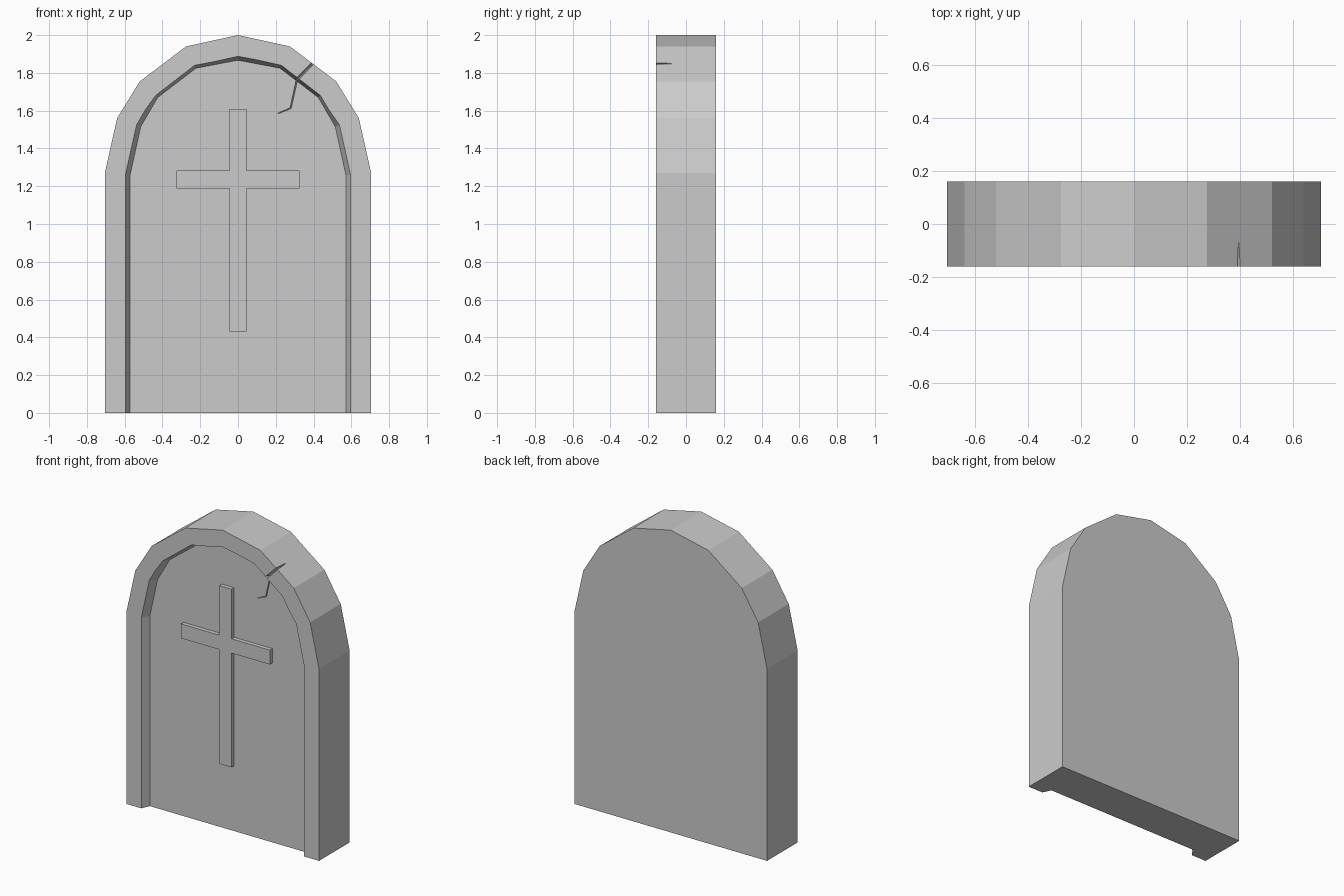
import bpy
import bmesh

cube = bpy.data.objects.get("Cube")
if cube:
    bpy.data.objects.remove(cube, do_unlink=True)

FRONT, BACK, FLOOR = -0.16, 0.16, -0.105

stone = bpy.data.materials.new("grey_stone")
stone.use_nodes = True
stone.diffuse_color = (0.6, 0.6, 0.6, 1)
stone.node_tree.nodes["Principled BSDF"].inputs["Base Color"].default_value = (0.6, 0.6, 0.6, 1)


def loft(name, near, far, y_near, y_far):
    """Solid between two matching x-z outlines at two depths."""
    bm = bmesh.new()
    a = [bm.verts.new((x, y_near, z)) for x, z in near]
    b = [bm.verts.new((x, y_far, z)) for x, z in far]
    bm.faces.new(a)
    bm.faces.new(b[::-1])
    for i in range(len(a)):
        j = (i + 1) % len(a)
        bm.faces.new((a[j], a[i], b[i], b[j]))
    bmesh.ops.recalc_face_normals(bm, faces=bm.faces)
    mesh = bpy.data.meshes.new(name)
    bm.to_mesh(mesh)
    bm.free()
    mesh.materials.append(stone)
    obj = bpy.data.objects.new(name, mesh)
    bpy.context.collection.objects.link(obj)
    return obj


def arch(half, base):
    """Mirror the right half of an arch, ending at its peak."""
    right = [(half[0][0], base)] + half
    return right + [(-x, z) for x, z in right[-2::-1]]


def carve(target, cutter):
    cutter.hide_render = True
    mod = target.modifiers.new(cutter.name, 'BOOLEAN')
    mod.operation = 'DIFFERENCE'
    mod.solver = 'EXACT'
    mod.object = cutter
    bpy.context.view_layer.objects.active = target
    bpy.ops.object.modifier_apply(modifier=mod.name)
    bpy.data.objects.remove(cutter, do_unlink=True)


# Arched slab
outline = arch([(0.705, 1.27), (0.64, 1.56), (0.52, 1.755), (0.275, 1.94), (0, 2)], 0)
slab = loft("headstone_slab", outline, outline, FRONT, BACK)

# Recessed front panel with sloping walls
rim = arch([(0.596, 1.26), (0.537, 1.525), (0.437, 1.68), (0.23, 1.84), (0, 1.888)], -0.1)
floor = arch([(0.571, 1.26), (0.515, 1.515), (0.425, 1.67), (0.222, 1.825), (0, 1.867)], -0.1)
flare = [(2 * r[0] - f[0], 2 * r[1] - f[1]) for r, f in zip(rim, floor)]
carve(slab, loft("panel_cutter", flare, floor, 2 * FRONT - FLOOR, FLOOR))

# Jagged wedge-shaped crack through the rim
left = [(0.44, 1.905), (0.305, 1.77), (0.273, 1.62), (0.21, 1.588)]
right = [(0.45, 1.895), (0.319, 1.76), (0.285, 1.608), (0.215, 1.584)]
middle = [((a[0] + b[0]) / 2, (a[1] + b[1]) / 2) for a, b in zip(left, right)]


def pinch(side):
    return [(m[0] + (p[0] - m[0]) * 0.15, m[1] + (p[1] - m[1]) * 0.15)
            for p, m in zip(side, middle)]


carve(slab, loft("crack_cutter", left + right[::-1], pinch(left) + pinch(right)[::-1],
                 FRONT - 0.02, -0.07))

# Raised cross on the panel
arm, reach, low, high, top, foot = 0.045, 0.325, 1.187, 1.282, 1.61, 0.432
half = [(arm, foot), (arm, low), (reach, low), (reach, high), (arm, high), (arm, top)]
cross = half + [(-x, z) for x, z in half[::-1]]
loft("raised_cross", cross, cross, -0.132, FLOOR + 0.005)
